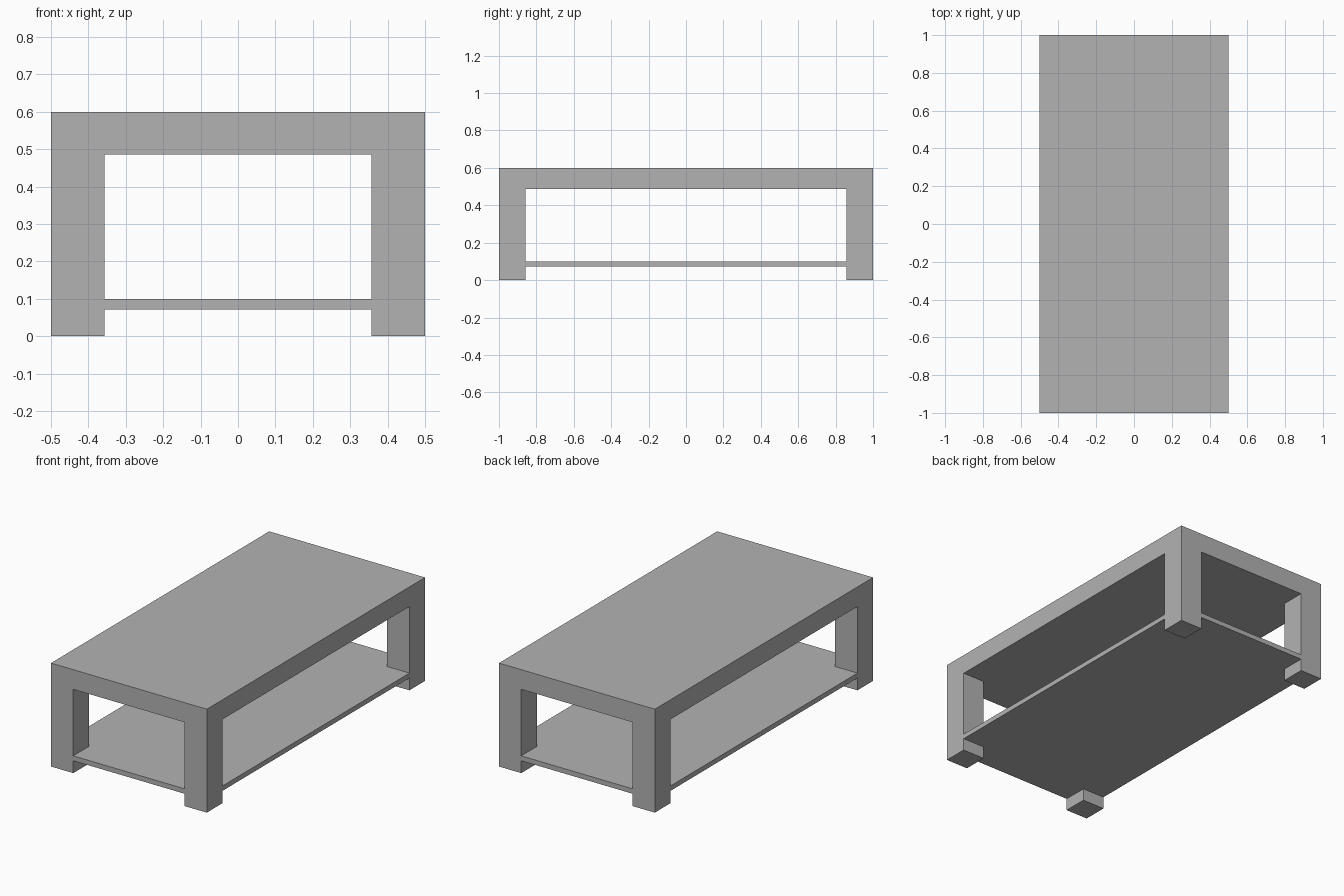
import bpy, bmesh
from mathutils import Vector

HALF_X, HALF_Y = 0.5, 1.0
LEG = 1 / 7                      # square leg width
TOP_Z, APRON_Z = 0.6, 0.486      # table top slab
SHELF_LOW, SHELF_HIGH = 0.0715, 0.1

cube = bpy.data.objects.get("Cube")
if cube:
    bpy.data.objects.remove(cube, do_unlink=True)

grey = bpy.data.materials.new("plain grey")
grey.use_nodes = True
colour = (0.45, 0.45, 0.45, 1)
grey.diffuse_color = colour
for node in grey.node_tree.nodes:
    if node.type == 'BSDF_PRINCIPLED':
        node.inputs["Base Color"].default_value = colour


def finish(name, bm):
    """Merge flat faces and turn the bmesh into an object."""
    bmesh.ops.dissolve_limit(bm, angle_limit=0.01, verts=bm.verts[:], edges=bm.edges[:])
    bmesh.ops.recalc_face_normals(bm, faces=bm.faces[:])
    mesh = bpy.data.meshes.new(name)
    bm.to_mesh(mesh)
    bm.free()
    mesh.materials.append(grey)
    obj = bpy.data.objects.new(name, mesh)
    bpy.context.collection.objects.link(obj)
    return obj


def sliced_slab(low, high):
    """Full-size slab, sliced along the inner faces of the legs."""
    bm = bmesh.new()
    bmesh.ops.create_cube(bm, size=1)
    bmesh.ops.scale(bm, vec=(2 * HALF_X, 2 * HALF_Y, high - low), verts=bm.verts[:])
    bmesh.ops.translate(bm, vec=(0, 0, (low + high) / 2), verts=bm.verts[:])
    for axis, half in ((Vector((1, 0, 0)), HALF_X), (Vector((0, 1, 0)), HALF_Y)):
        for side in (-1, 1):
            bmesh.ops.bisect_plane(bm, geom=bm.verts[:] + bm.edges[:] + bm.faces[:],
                                   plane_co=axis * side * (half - LEG), plane_no=axis)
    return bm


def corner_face(face):
    c = face.calc_center_median()
    return abs(c.x) > HALF_X - LEG and abs(c.y) > HALF_Y - LEG


# Table top with the four legs drawn down from its corners
bm = sliced_slab(APRON_Z, TOP_Z)
bm.normal_update()
corners = [f for f in bm.faces if f.normal.z < -0.5 and corner_face(f)]
legs = bmesh.ops.extrude_discrete_faces(bm, faces=corners)["faces"]
for face in legs:
    for v in face.verts:
        v.co.z = 0
finish("table_top_and_legs", bm)

# Lower shelf, notched around the legs and flush with the outside
bm = bmesh.new()
ix, iy = HALF_X - LEG, HALF_Y - LEG
outline = []
for sx, sy in ((1, 1), (-1, 1), (-1, -1), (1, -1)):
    notch = [(HALF_X, iy), (ix, iy), (ix, HALF_Y)]
    if sx * sy < 0:
        notch.reverse()
    outline += [bm.verts.new((sx * x, sy * y, SHELF_LOW)) for x, y in notch]
base = bm.faces.new(outline)
lifted = bmesh.ops.extrude_face_region(bm, geom=[base], use_keep_orig=True)["geom"]
bmesh.ops.translate(bm, vec=(0, 0, SHELF_HIGH - SHELF_LOW),
                    verts=[v for v in lifted if isinstance(v, bmesh.types.BMVert)])
finish("lower_shelf", bm)
